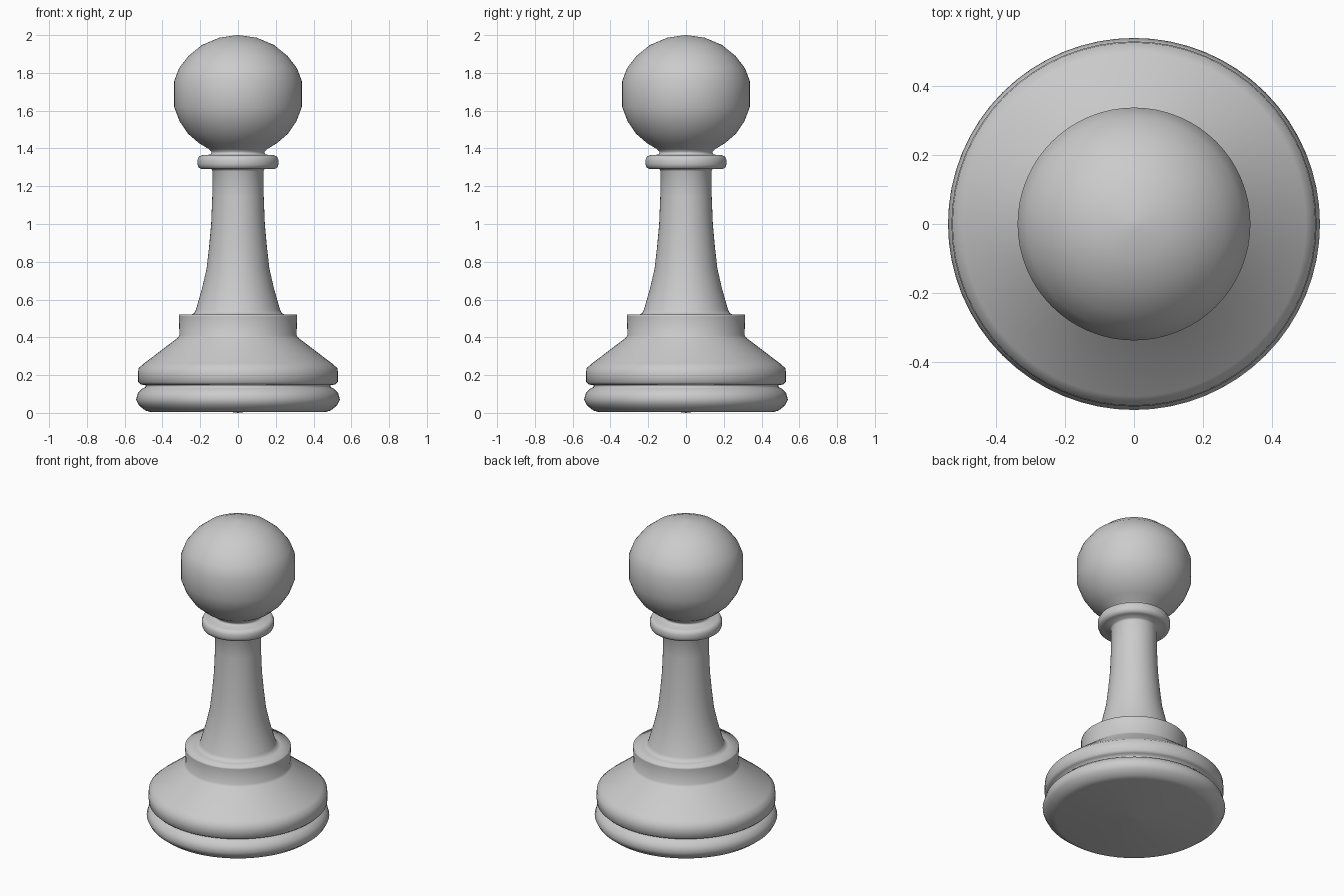
import bpy, bmesh
from math import radians
from mathutils import Matrix, Vector

SEGMENTS = 64

# Profile sections as (radius, height), listed from bottom to top
foot = [(0, 0), (0.03, 0.004), (0.46, 0.004), (0.49, 0.012), (0.525, 0.04), (0.54, 0.07),
        (0.53, 0.105), (0.505, 0.13), (0.49, 0.137), (0.49, 0.147)]
skirt = [(0.515, 0.15), (0.528, 0.163), (0.53, 0.2), (0.527, 0.236),
         (0.50, 0.26), (0.32, 0.397), (0.31, 0.41)]
plinth = [(0.313, 0.51), (0.313, 0.52), (0.25, 0.52)]
stem = [(0.232, 0.527), (0.223, 0.545), (0.19, 0.66), (0.166, 0.765), (0.153, 0.88),
        (0.142, 1.0), (0.136, 1.15), (0.135, 1.28)]
collar = [(0.14, 1.29), (0.19, 1.29), (0.208, 1.298), (0.214, 1.315), (0.214, 1.34),
          (0.206, 1.358), (0.19, 1.364), (0.15, 1.367), (0.14, 1.373), (0.14, 1.383)]
head = [(0.155, 1.397), (0.205, 1.427), (0.265, 1.478), (0.31, 1.545), (0.338, 1.62),
        (0.338, 1.757), (0.312, 1.825), (0.262, 1.89), (0.19, 1.948), (0.1, 1.986),
        (0.02, 1.998), (0, 2.0)]

# Turned piece: spin the whole profile about the z axis
bm = bmesh.new()
verts = [bm.verts.new((r, 0, z)) for r, z in foot + skirt + plinth + stem + collar + head]
edges = [bm.edges.new(pair) for pair in zip(verts, verts[1:])]
bmesh.ops.spin(bm, geom=verts + edges, cent=(0, 0, 0), axis=(0, 0, 1),
               angle=radians(360), steps=SEGMENTS, use_merge=False)
bmesh.ops.remove_doubles(bm, verts=bm.verts, dist=0.0005)
bmesh.ops.recalc_face_normals(bm, faces=bm.faces)
for face in bm.faces:
    face.smooth = True

mesh = bpy.data.meshes.new("turned_chess_piece")
bm.to_mesh(mesh)
bm.free()
bpy.context.collection.objects.link(bpy.data.objects.new("turned_chess_piece", mesh))
